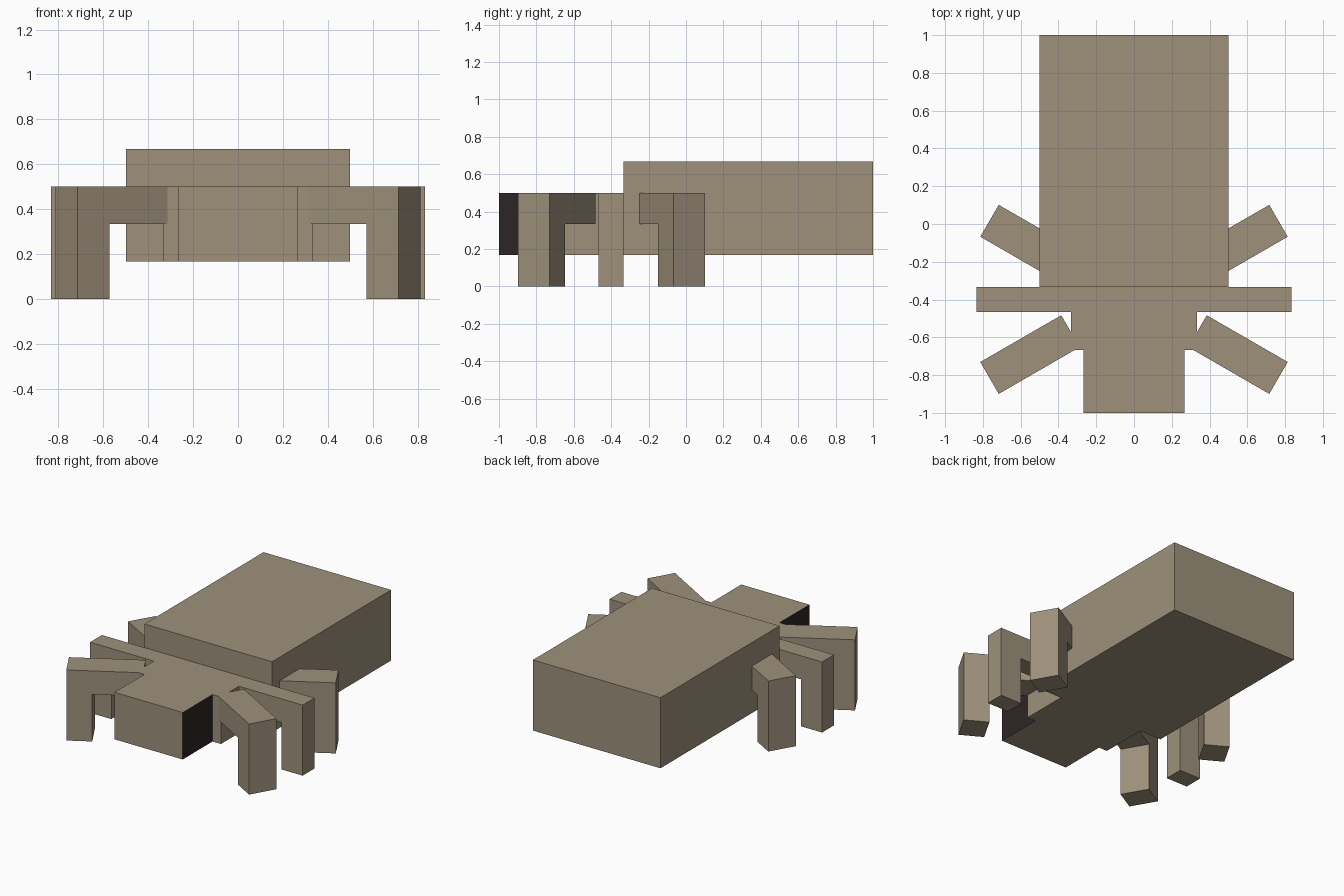
import bpy, bmesh
from math import radians
from mathutils import Matrix, Vector

cube = bpy.data.objects.get("Cube")
if cube:
    bpy.data.objects.remove(cube, do_unlink=True)


def material(name, rgb):
    m = bpy.data.materials.new(name)
    m.use_nodes = True
    m.diffuse_color = (*rgb, 1)
    m.node_tree.nodes["Principled BSDF"].inputs["Base Color"].default_value = (*rgb, 1)
    return m


tan = material("tan", (0.342, 0.283, 0.198))
dark = material("dark brown", (0.027, 0.018, 0.019))


def finish(name, bm, mats):
    bmesh.ops.recalc_face_normals(bm, faces=bm.faces)
    me = bpy.data.meshes.new(name)
    bm.to_mesh(me)
    bm.free()
    for m in mats:
        me.materials.append(m)
    ob = bpy.data.objects.new(name, me)
    bpy.context.collection.objects.link(ob)
    return ob


def box(name, half_x, y0, y1, z0, z1, dark_sides=False):
    bm = bmesh.new()
    bmesh.ops.create_cube(bm, size=1)
    for v in bm.verts:
        v.co = Vector((v.co.x * 2 * half_x,
                       y0 + (v.co.y + 0.5) * (y1 - y0),
                       z0 + (v.co.z + 0.5) * (z1 - z0)))
    bm.normal_update()
    if dark_sides:
        for f in bm.faces:
            f.material_index = int(abs(f.normal.x) > 0.9)
    return finish(name, bm, [tan, dark] if dark_sides else [tan])


def leg(name, tip, angle, length, width, side):
    """Bent leg: an L profile extruded across its width, outer end centred on tip."""
    bm = bmesh.new()
    profile = [(-length, 0.5), (0, 0.5), (0, 0), (-0.167, 0),
               (-0.167, 0.333), (-length, 0.333)]
    face = bm.faces.new([bm.verts.new((x, -width / 2, z)) for x, z in profile])
    new = bmesh.ops.extrude_face_region(bm, geom=[face])["geom"]
    bmesh.ops.translate(bm, vec=(0, width, 0),
                        verts=[g for g in new if isinstance(g, bmesh.types.BMVert)])
    place = Matrix.Translation((*tip, 0)) @ Matrix.Rotation(radians(angle), 4, "Z")
    bm.transform(Matrix.Scale(side, 4, (1, 0, 0)) @ place)
    return finish(name, bm, [tan])


# Body blocks
box("abdomen", 0.5, -0.333, 1, 0.167, 0.667)
box("thorax", 0.333, -0.667, -0.333, 0.167, 0.5)
box("head", 0.267, -1, -0.667, 0.167, 0.5, dark_sides=True)

# Three pairs of legs
for label, side in (("left", 1), ("right", -1)):
    leg(f"front_leg_{label}", (0.765, -0.815), -30, 0.495, 0.195, side)
    leg(f"middle_leg_{label}", (0.833, -0.4), 0, 0.52, 0.133, side)
    leg(f"back_leg_{label}", (0.765, 0.017), 30, 0.495, 0.195, side)
